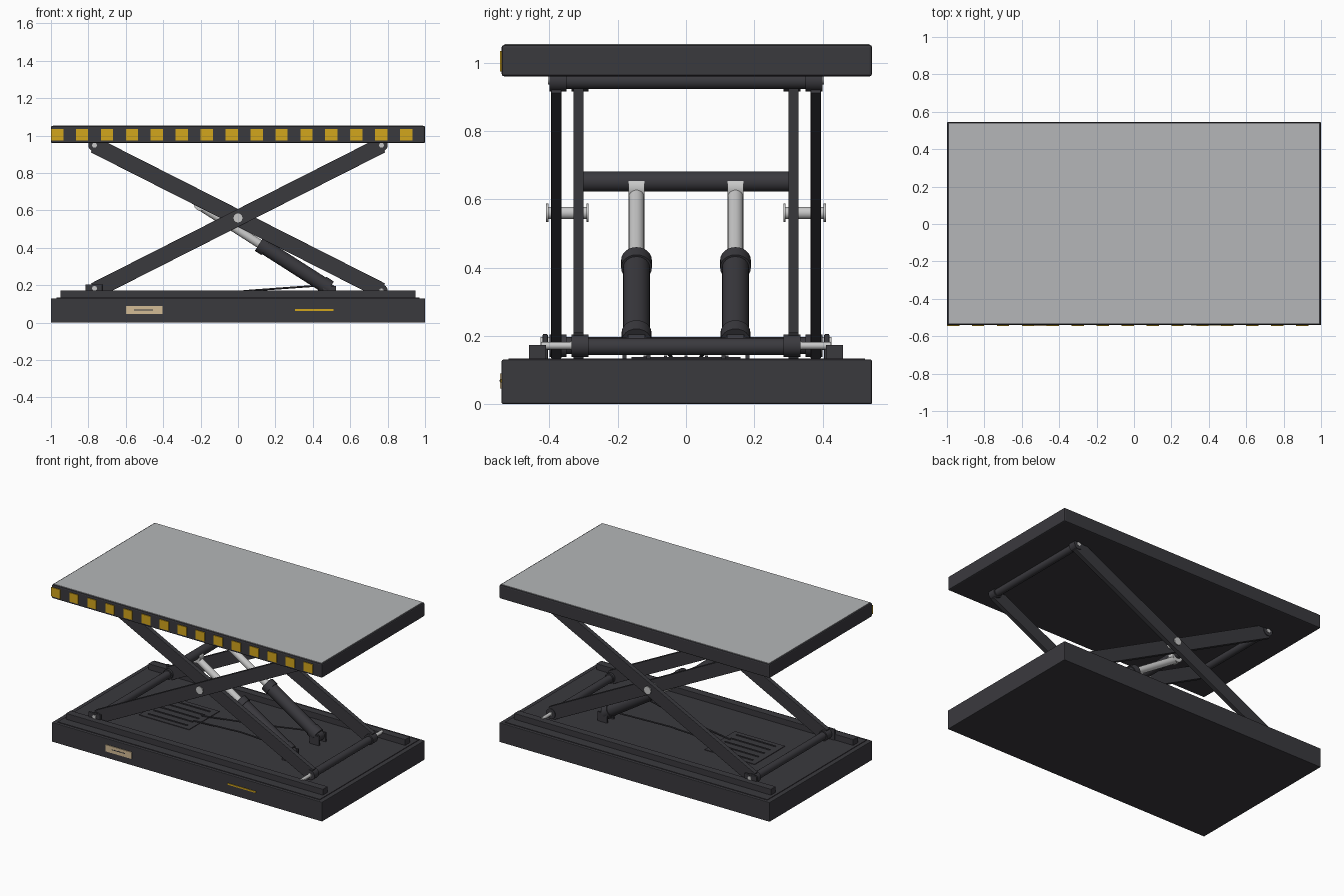
import bpy, bmesh, math
from mathutils import Vector, Matrix

old = bpy.data.objects.get("Cube")
if old:
    bpy.data.objects.remove(old, do_unlink=True)


def material(name, rgb):
    m = bpy.data.materials.new(name)
    m.use_nodes = True
    m.diffuse_color = (*rgb, 1)
    m.node_tree.nodes["Principled BSDF"].inputs["Base Color"].default_value = (*rgb, 1)
    return m


DARK = material("charcoal paint", (0.042, 0.041, 0.048))
GREY = material("deck grey", (0.46, 0.47, 0.48))
STEEL = material("bright steel", (0.58, 0.58, 0.58))
YELLOW = material("warning yellow", (0.65, 0.38, 0.012))
TAN = material("label tan", (0.65, 0.5, 0.3))


def finish(name, bm, mat, smooth=False):
    mesh = bpy.data.meshes.new(name)
    bm.to_mesh(mesh)
    bm.free()
    obj = bpy.data.objects.new(name, mesh)
    bpy.context.collection.objects.link(obj)
    mesh.materials.append(mat)
    if smooth:
        bpy.ops.object.select_all(action='DESELECT')
        obj.select_set(True)
        bpy.context.view_layer.objects.active = obj
        bpy.ops.object.shade_smooth_by_angle(angle=math.radians(40))
    return obj


def box(name, x, y, z, mat=DARK, bevel=0):
    """Box from (low, high) ranges on each axis."""
    bm = bmesh.new()
    bmesh.ops.create_cube(bm, size=1)
    for v in bm.verts:
        v.co = [r[0] + (c + 0.5) * (r[1] - r[0]) for r, c in zip((x, y, z), v.co)]
    if bevel:
        bmesh.ops.bevel(bm, geom=bm.edges[:], offset=bevel, segments=2,
                        profile=0.5, affect='EDGES')
    return finish(name, bm, mat)


def rod(name, a, b, radius, mat=DARK, sides=24):
    """Cylinder between two points."""
    a, b = Vector(a), Vector(b)
    bm = bmesh.new()
    bmesh.ops.create_cone(bm, cap_ends=True, segments=sides, radius1=radius,
                          radius2=radius, depth=(b - a).length)
    turn = (b - a).to_track_quat('Z', 'Y').to_matrix().to_4x4()
    bmesh.ops.transform(bm, matrix=Matrix.Translation((a + b) / 2) @ turn, verts=bm.verts)
    return finish(name, bm, mat, True)


def across(name, x, z, y0, y1, radius, mat=DARK, sides=24):
    return rod(name, (x, y0, z), (x, y1, z), radius, mat, sides)


# Base and platform
BODY = (-0.54, 0.545)
box("base_frame", (-1, 1), BODY, (0, 0.13), DARK, 0.004)
box("base_floor_plate", (-0.97, 0.97), (-0.52, 0.525), (0.125, 0.134))
box("platform", (-1, 1), BODY, (0.96, 1.052), DARK, 0.007)
box("platform_deck", (-0.99, 0.99), (-0.532, 0.537), (1.045, 1.055), GREY)

# Warning blocks along the front edge
for i in range(15):
    x = -1 + i * 0.1333
    box("warning_block", (x, x + 0.066), (-0.545, -0.538), (0.975, 1.035), YELLOW)

# Plain plates on the base front
box("rating_plate", (-0.6, -0.405), (-0.545, -0.538), (0.045, 0.09), TAN)
box("rating_plate_mark", (-0.555, -0.455), (-0.546, -0.544), (0.066, 0.071))
box("capacity_strip", (0.305, 0.51), (-0.544, -0.538), (0.063, 0.073), YELLOW)

# Scissor geometry
PIVOT = Vector((0, 0, 0.56))
REACH, ANGLE = 0.86, math.atan2(0.452, 0.892)
END_X, RISE = REACH * math.cos(ANGLE), REACH * math.sin(ANGLE)
LOW, HIGH = PIVOT.z - RISE, PIVOT.z + RISE


def arm(name, y0, y1, tilt):
    obj = box(name, (-REACH, REACH), (y0, y1), (-0.043, 0.043), DARK, 0.002)
    obj.data.transform(Matrix.Translation(PIVOT) @ Matrix.Rotation(-tilt, 4, 'Y'))


for s, side in ((-1, "right"), (1, "left")):
    def span(a, b):
        return tuple(sorted((s * a, s * b)))

    # Guide rail and pivot brackets
    box(side + "_guide_rail", (-0.95, 0.95), span(0.41, 0.46), (0.13, 0.173), DARK, 0.002)
    box(side + "_lower_bracket", (-0.815, -0.725), span(0.405, 0.42), (0.13, 0.205), DARK, 0.003)

    # Scissor arms
    arm(side + "_outer_arm", *span(0.365, 0.395), ANGLE)
    arm(side + "_inner_arm", *span(0.30, 0.33), -ANGLE)

    # Centre pin with heads
    across(side + "_centre_pin", 0, PIVOT.z, s * 0.285, s * 0.41, 0.018, STEEL)
    for y in (0.285, 0.403):
        across(side + "_centre_pin_head", 0, PIVOT.z, s * y, s * (y + 0.007), 0.027, STEEL, 12)

    # End pins and rollers
    for x, z, y in ((-END_X, LOW, 0.39), (END_X, HIGH, 0.39),
                    (END_X, LOW, 0.325), (-END_X, HIGH, 0.325)):
        across(side + "_end_pin", x, z, s * (y - 0.05), s * (y + 0.014), 0.013, STEEL)
        across(side + "_end_boss", x, z, s * (y - 0.04), s * (y + 0.01), 0.033)
    across(side + "_lower_pin_end", -END_X, LOW + 0.012, s * 0.40, s * 0.426, 0.013, STEEL)
    across(side + "_roller_axle", END_X, LOW, s * 0.33, s * 0.425, 0.011, STEEL)

    # Hydraulic cylinder
    y = s * 0.145
    foot, top = Vector((0.47, y, 0.195)), Vector((-0.2, y, 0.622))
    along = (top - foot).normalized()
    mouth = foot + along * 0.41
    rod(side + "_cylinder_barrel", foot, mouth, 0.039)
    rod(side + "_cylinder_collar", mouth - along * 0.03, mouth + along * 0.012, 0.045)
    rod(side + "_cylinder_end_cap", foot - along * 0.022, foot + along * 0.025, 0.044)
    rod(side + "_piston_rod", mouth, top, 0.023, STEEL)
    across(side + "_piston_eye", top.x, top.z + 0.012, y - 0.023, y + 0.023, 0.036, STEEL)
    across(side + "_cylinder_foot_eye", 0.49, 0.175, y - 0.025, y + 0.025, 0.032)
    for e in (-0.035, 0.035):
        box(side + "_cylinder_foot_lug", (0.455, 0.525), (y + e - 0.006, y + e + 0.006),
            (0.13, 0.195))

    # Hydraulic hose
    rod(side + "_hose", (0.07, y * 0.5, 0.172), (0.46, y, 0.2), 0.005, DARK, 8)
    rod(side + "_hose_tail", (-0.3, y * 0.3, 0.139), (0.07, y * 0.5, 0.172), 0.005, DARK, 8)

# Cross tubes between arms
across("lower_roller_tube", END_X, LOW - 0.003, -0.31, 0.31, 0.025)
across("upper_roller_tube", END_X, HIGH - 0.002, -0.37, 0.37, 0.024)
across("lower_pivot_tube", -END_X, LOW, -0.37, 0.37, 0.025)
across("upper_pivot_tube", -END_X, HIGH, -0.31, 0.31, 0.024)
across("lift_cross_tube", -0.2, 0.652, -0.305, 0.305, 0.03)

# Low service cover with ribs on the base floor
box("service_cover", (-0.62, -0.25), (-0.16, 0.16), (0.13, 0.138))
for i in range(5):
    y = -0.12 + i * 0.06
    box("service_cover_rib", (-0.58, -0.29), (y - 0.005, y + 0.005), (0.136, 0.142))
